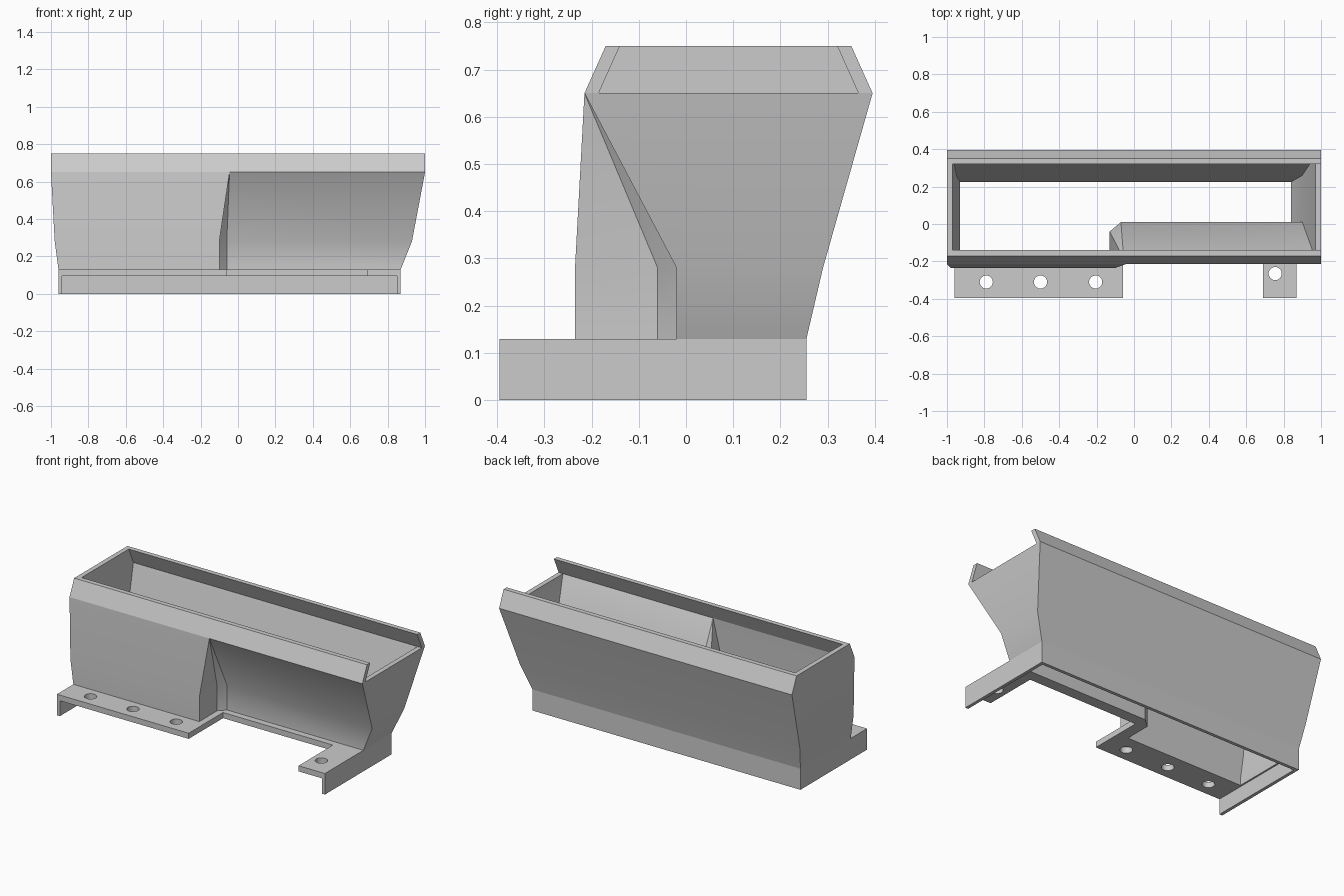
import bpy
import bmesh
import math

if "Cube" in bpy.data.objects:
    bpy.data.objects.remove(bpy.data.objects["Cube"], do_unlink=True)

grey = bpy.data.materials.new("light_grey")
grey.use_nodes = True
grey.diffuse_color = (0.6, 0.6, 0.6, 1)
grey.node_tree.nodes["Principled BSDF"].inputs["Base Color"].default_value = (0.6, 0.6, 0.6, 1)


def add_object(name, mesh, smooth=False):
    mesh.materials.clear()
    mesh.materials.append(grey)
    obj = bpy.data.objects.new(name, mesh)
    bpy.context.collection.objects.link(obj)
    if smooth:
        bpy.ops.object.select_all(action='DESELECT')
        obj.select_set(True)
        bpy.context.view_layer.objects.active = obj
        bpy.ops.object.shade_smooth_by_angle(angle=math.radians(32))
    return obj


def finish(name, bm, smooth=False):
    bmesh.ops.remove_doubles(bm, verts=bm.verts, dist=1e-5)
    bmesh.ops.recalc_face_normals(bm, faces=bm.faces)
    mesh = bpy.data.meshes.new(name)
    bm.to_mesh(mesh)
    bm.free()
    return add_object(name, mesh, smooth)


def prism_x(name, profile, x0, x1):
    """Extrude a (y, z) profile along x."""
    bm = bmesh.new()
    face = bm.faces.new([bm.verts.new((x0, y, z)) for y, z in profile])
    moved = bmesh.ops.extrude_face_region(bm, geom=[face])["geom"]
    bmesh.ops.translate(bm, vec=(x1 - x0, 0, 0),
                        verts=[v for v in moved if isinstance(v, bmesh.types.BMVert)])
    return finish(name, bm)


def rect(y0, y1, z0, z1):
    return [(y0, z0), (y1, z0), (y1, z1), (y0, z1)]


def section(left, right, back, front, step, notch):
    """Hopper outline: wide at the left, stepped back at the right."""
    return [(left, back), (right, back), (right, step), *notch, (notch[-1][0], front), (left, front)]


# Hopper walls: outer and inner lofts through three heights
heights = (0.13, 0.28, 0.65)
outer_notch = [(-0.06, -0.02), (-0.10, -0.06)]
inner_notch = [(-0.07, 0.01), (-0.13, -0.04)]
outer = [section(-0.96, 0.87, 0.255, -0.235, -0.02, outer_notch),
         section(-0.98, 0.93, 0.29, -0.235, -0.02, outer_notch),
         section(-1, 1, 0.395, -0.215, -0.215, [(-0.045, -0.215)] * 2)]
inner = [section(-0.93, 0.84, 0.225, -0.205, 0.01, inner_notch),
         section(-0.95, 0.90, 0.26, -0.205, 0.01, inner_notch),
         section(-0.97, 0.97, 0.365, -0.185, -0.185, [(-0.055, -0.185)] * 2)]

bm = bmesh.new()
rings = [[bm.verts.new((x, y, z)) for x, y in pts] for pts, z in zip(outer, heights)]
rings += [[bm.verts.new((x, y, z)) for x, y in pts]
          for pts, z in reversed(list(zip(inner, heights)))]
count = len(outer[0])
for ring, following in zip(rings, rings[1:] + rings[:1]):
    for i in range(count):
        j = (i + 1) % count
        quad = []
        for v in (ring[i], ring[j], following[j], following[i]):
            if all((v.co - other.co).length > 1e-5 for other in quad):
                quad.append(v)
        if len(quad) > 2:
            bm.faces.new(quad)
finish("hopper_walls", bm, smooth=True)

# Inward-leaning lips and the raised left end
prism_x("front_lip", [(-0.215, 0.65), (-0.17, 0.75), (-0.14, 0.75), (-0.185, 0.65)], -1, 1)
prism_x("back_lip", [(0.395, 0.65), (0.35, 0.75), (0.32, 0.75), (0.365, 0.65)], -1, 1)
prism_x("left_end_lip", [(-0.185, 0.65), (-0.14, 0.75), (0.32, 0.75), (0.365, 0.65)], -1, -0.97)

# Base plate with the hopper opening and screw holes
curve = bpy.data.curves.new("base_outline", 'CURVE')
curve.dimensions = '2D'
curve.fill_mode = 'BOTH'
curve.extrude = 0.0175


def add_loop(points):
    spline = curve.splines.new('POLY')
    spline.points.add(len(points) - 1)
    for point, (x, y) in zip(spline.points, points):
        point.co = (x, y, 0, 1)
    spline.use_cyclic_u = True


add_loop([(-0.96, 0.255), (0.87, 0.255), (0.87, -0.395), (0.69, -0.395),
          (0.69, -0.06), (-0.06, -0.06), (-0.06, -0.395), (-0.96, -0.395)])
add_loop(inner[0])
for cx, cy in [(-0.79, -0.31), (-0.5, -0.31), (-0.205, -0.31), (0.755, -0.265)]:
    add_loop([(cx + 0.035 * math.cos(a * math.tau / 32), cy + 0.035 * math.sin(a * math.tau / 32))
              for a in range(32)])
helper = bpy.data.objects.new("base_outline", curve)
bpy.context.collection.objects.link(helper)
bpy.context.view_layer.update()
depsgraph = bpy.context.evaluated_depsgraph_get()
plate_mesh = bpy.data.meshes.new_from_object(helper.evaluated_get(depsgraph))
bpy.data.objects.remove(helper, do_unlink=True)
bm = bmesh.new()
bm.from_mesh(plate_mesh)
bmesh.ops.translate(bm, vec=(0, 0, 0.1125), verts=bm.verts)
for f in bm.faces:
    f.smooth = False
finish("base_plate", bm)

# Skirt below the plate, open at the front
prism_x("left_skirt", rect(-0.395, 0.255, 0, 0.095), -0.96, -0.94)
prism_x("right_skirt", rect(-0.395, 0.255, 0, 0.095), 0.85, 0.87)
prism_x("back_skirt", rect(0.235, 0.255, 0, 0.095), -0.94, 0.85)
